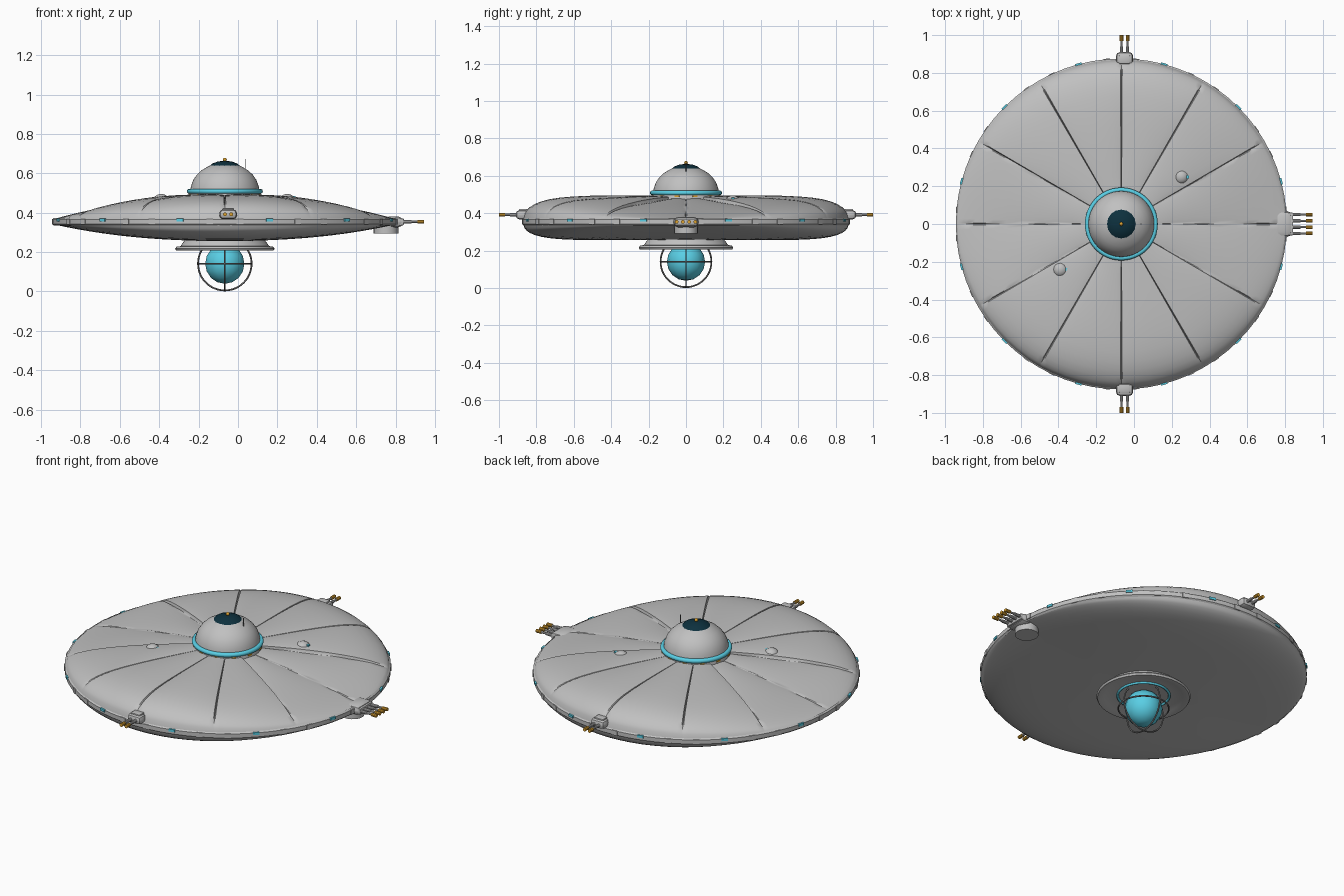
import bpy, bmesh, math
from mathutils import Matrix, Vector

old = bpy.data.objects.get("Cube")
if old:
    bpy.data.objects.remove(old, do_unlink=True)

CX, R = -0.067, 0.87
TAU = math.tau


def material(name, rgb, rough=0.6):
    m = bpy.data.materials.new(name)
    m.use_nodes = True
    m.diffuse_color = (*rgb, 1)
    shader = m.node_tree.nodes["Principled BSDF"]
    shader.inputs["Base Color"].default_value = (*rgb, 1)
    shader.inputs["Roughness"].default_value = rough
    return m


GREY = material("hull grey", (0.53, 0.53, 0.53))
DARK = material("cage grey", (0.19, 0.19, 0.19))
CYAN = material("light cyan", (0.1, 0.62, 0.78))
NAVY = material("dark glass", (0.004, 0.03, 0.048))
GOLD = material("gold", (0.72, 0.36, 0.03))


def finish(name, bm, mat, angle=35, loc=(CX, 0, 0)):
    bmesh.ops.recalc_face_normals(bm, faces=bm.faces)
    me = bpy.data.meshes.new(name)
    bm.to_mesh(me)
    bm.free()
    me.materials.append(mat)
    me.shade_smooth()
    me.set_sharp_from_angle(angle=math.radians(angle))
    ob = bpy.data.objects.new(name, me)
    ob.location = loc
    bpy.context.collection.objects.link(ob)
    return ob


def lathe(name, profile, mat, steps=48):
    bm = bmesh.new()
    pts = [bm.verts.new((r, 0, z)) for r, z in profile]
    edges = [bm.edges.new(p) for p in zip(pts, pts[1:])]
    bmesh.ops.spin(bm, geom=pts + edges, axis=(0, 0, 1), cent=(0, 0, 0),
                   angle=TAU, steps=steps, use_merge=True)
    bmesh.ops.remove_doubles(bm, verts=bm.verts, dist=1e-5)
    return finish(name, bm, mat)


def torus(name, major, minor, mat, loc, rot=(0, 0, 0), sides=8):
    bpy.ops.mesh.primitive_torus_add(major_radius=major, minor_radius=minor, major_segments=48,
                                     minor_segments=sides, location=loc, rotation=rot)
    ob = bpy.context.object
    ob.name = name
    ob.data.materials.append(mat)
    ob.data.shade_smooth()


def ball(name, radius, mat, loc, squash=1, segs=16, rings=10):
    bm = bmesh.new()
    bmesh.ops.create_uvsphere(bm, u_segments=segs, v_segments=rings, radius=radius)
    bmesh.ops.scale(bm, vec=(1, 1, squash), verts=bm.verts)
    finish(name, bm, mat, 50, loc)


def rod(name, a, b, radius, mat, sides=10):
    a, b = Vector(a), Vector(b)
    bm = bmesh.new()
    bmesh.ops.create_cone(bm, cap_ends=True, segments=sides, radius1=radius,
                          radius2=radius, depth=(b - a).length)
    turn = (b - a).to_track_quat('Z', 'Y').to_matrix().to_4x4()
    bmesh.ops.transform(bm, matrix=Matrix.Translation((a + b) / 2) @ turn, verts=bm.verts)
    finish(name, bm, mat, loc=(0, 0, 0))


def box(name, size, mat, loc, turn=0, bevel=0.0):
    bm = bmesh.new()
    bmesh.ops.create_cube(bm, size=1)
    bmesh.ops.scale(bm, vec=size, verts=bm.verts)
    if bevel:
        bmesh.ops.bevel(bm, geom=bm.edges[:], offset=bevel, segments=2, affect='EDGES', profile=0.5)
    finish(name, bm, mat, loc=loc).rotation_euler.z = turn


# Saucer shells: thin lens towards the sides, blunt towards front and back
def fullness(rho, ang):
    w = abs(math.sin(ang)) ** 1.5
    blunt = math.sqrt(max(0, 1 - rho ** 8)) - 0.05 * rho * (1 - rho)
    return w * blunt + (1 - w) * (1 - rho ** 2)


RHOS = [0.2, 0.3, 0.4, 0.5, 0.6, 0.7, 0.78, 0.84, 0.89, 0.93, 0.96, 0.98, 0.992, 1]
OFFSETS = [0, 0.35, 2, 5, 10, 15, 20, 25, 28, 29.65]


def shell(name, base, height, panels):
    bm = bmesh.new()
    cols = []
    for seg in range(12):
        for off in OFFSETS:
            ang = math.radians(seg * 30 + off)
            col = []
            for rho in RHOS:
                z = base + height * fullness(rho, ang)
                if panels:
                    swell = math.sin(math.pi * rho)
                    z += 0.008 * swell * math.sin(math.radians(off * 6)) ** 0.6
                    if off == 0:
                        z -= 0.014 * min(1, 8 * (1 - rho))
                    elif seg in (0, 5, 6, 11):
                        z -= 0.018 * swell
                col.append(bm.verts.new((R * rho * math.cos(ang), R * rho * math.sin(ang), z)))
            cols.append(col)
    for col, nxt in zip(cols, cols[1:] + cols[:1]):
        for k in range(len(RHOS) - 1):
            bm.faces.new((col[k], col[k + 1], nxt[k + 1], nxt[k]))
    bm.faces.new([c[0] for c in cols])
    finish(name, bm, GREY, 40)


shell("upper_hull", 0.368, 0.122, True)
shell("lower_hull", 0.34, -0.085, False)

# Rim band with vents and lights
lathe("rim_band", [(0.867, 0.374), (0.876, 0.366), (0.876, 0.342), (0.867, 0.334)], GREY, 72)
for i in range(36):
    a = math.radians(i * 10 + 5)
    lit = i % 3 == 1
    box("rim_light" if lit else "rim_vent", (0.014 if lit else 0.009, 0.035, 0.014 if lit else 0.028),
        CYAN if lit else GREY,
        (CX + 0.874 * math.cos(a), 0.874 * math.sin(a), 0.363 if lit else 0.354), a)

# Command dome
lathe("dome_collar", [(0.184, 0.47), (0.184, 0.497), (0.176, 0.51)], GREY)
torus("dome_ring", 0.18, 0.013, CYAN, (CX, 0, 0.509), sides=10)
lathe("dome", [(0.176, 0.507), (0.172, 0.535), (0.16, 0.567), (0.142, 0.593),
               (0.118, 0.615), (0.09, 0.632), (0.075, 0.639)], GREY)
lathe("dome_window", [(0.077, 0.638), (0.062, 0.65), (0.035, 0.66), (0, 0.664)], NAVY, 16)
ball("dome_finial", 0.01, GOLD, (CX, 0, 0.669))
rod("dome_aerial", (0.037, 0, 0.6), (0.037, 0, 0.672), 0.0025, DARK, sides=6)
for i in range(12):
    a = TAU * (i + 0.5) / 12
    box("collar_light", (0.008, 0.024, 0.008), GOLD,
        (CX + 0.184 * math.cos(a), 0.184 * math.sin(a), 0.492), a)

# Sensor blisters on the upper hull
for x, y in ((0.25, 0.25), (-0.39, -0.242)):
    ball("sensor_blister", 0.04, GREY, (x, y, 0.463), 0.8)
    box("blister_light", (0.014, 0.016, 0.014), CYAN, (x + 0.034, y, 0.478))

# Lower skirt, glowing core and cage
lathe("lower_skirt", [(0.2, 0.265), (0.215, 0.245), (0.225, 0.23), (0.245, 0.227), (0.253, 0.217),
                      (0.247, 0.207), (0.235, 0.207), (0.21, 0.215), (0.15, 0.224), (0, 0.228)], GREY)
torus("core_ring", 0.139, 0.007, CYAN, (CX, 0, 0.221))
ball("core", 0.102, CYAN, (CX, 0, 0.141), segs=14, rings=8)
for rot in ((0, 0, 0), (math.pi / 2, 0, 0), (math.pi / 2, 0, math.pi / 2)):
    torus("core_cage", 0.136, 0.0045, DARK, (CX, 0, 0.141), rot, 6)


# Guns: sleeve, barrel and bright muzzle
def gun(start, direction, length):
    p, d = Vector(start), Vector(direction)
    rod("gun_sleeve", p, p + d * length * 0.4, 0.009, GREY)
    rod("gun_barrel", p, p + d * length * 0.75, 0.006, GREY)
    rod("gun_muzzle", p + d * length * 0.68, p + d * length, 0.01, GOLD)


for s in (-1, 1):
    box("twin_turret", (0.09, 0.07, 0.05), GREY, (-0.05, s * 0.875, 0.392), bevel=0.02)
    box("twin_turret_cap", (0.06, 0.045, 0.016), GREY, (-0.05, s * 0.87, 0.415), bevel=0.005)
    for x in (-0.066, -0.034):
        gun((x, s * 0.9, 0.392), (0, s, 0), 0.1)

box("quad_turret", (0.095, 0.135, 0.056), GREY, (0.79, 0, 0.353), bevel=0.025)
box("quad_turret_face", (0.025, 0.12, 0.035), GREY, (0.83, 0, 0.353), bevel=0.005)
for k in range(4):
    gun((0.84, -0.05 + k * 0.0333, 0.354), (1, 0, 0), 0.105)
rod("quad_turret_base", (0.752, 0, 0.293), (0.752, 0, 0.35), 0.063, GREY, sides=24)
